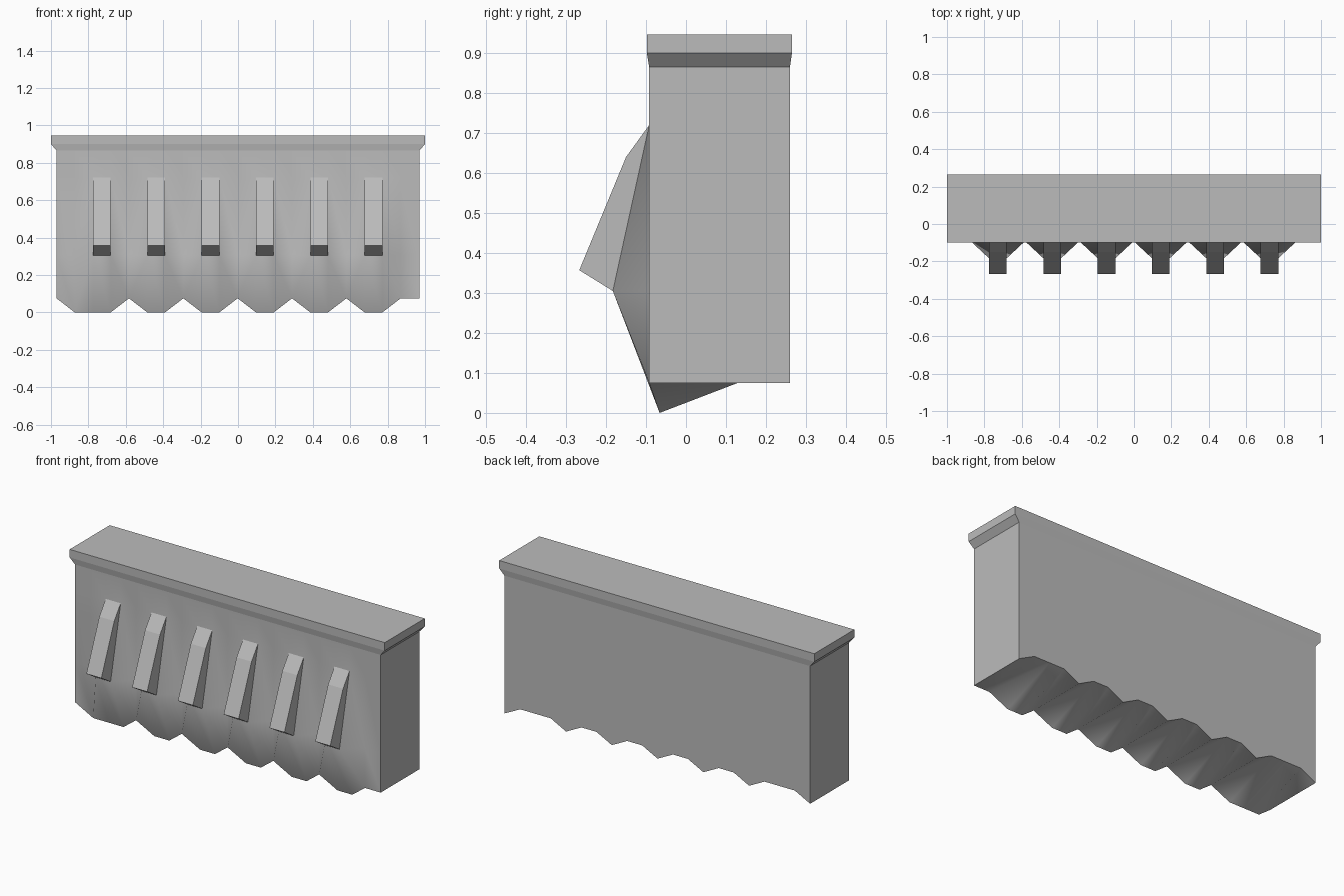
import bpy, bmesh

cube = bpy.data.objects.get("Cube")
if cube:
    bpy.data.objects.remove(cube, do_unlink=True)

stone = bpy.data.materials.new("grey_stone")
stone.use_nodes = True
GREY = (0.5, 0.5, 0.5, 1)
stone.diffuse_color = GREY
stone.node_tree.nodes["Principled BSDF"].inputs["Base Color"].default_value = GREY

COUNT, PITCH, FIRST = 6, 0.2905, -0.728
HALF_RIB = 0.0475
END = 0.97
FRONT, BACK = -0.092, 0.26
TOP, RIB_TOP, RIB_MID, BASE = 0.865, 0.72, 0.305, 0.075
centres = [FIRST + PITCH * i for i in range(COUNT)]


def finish(bm, name):
    bmesh.ops.recalc_face_normals(bm, faces=bm.faces)
    mesh = bpy.data.meshes.new(name)
    bm.to_mesh(mesh)
    bm.free()
    mesh.materials.append(stone)
    obj = bpy.data.objects.new(name, mesh)
    bpy.context.collection.objects.link(obj)
    return obj


def column(x, peak=False, tooth=False, notch=False):
    """Cross-section of the wall at x, from back top round to front top."""
    back_z = 0.125 if notch else BASE
    tip = (-0.066, 0) if tooth else (FRONT, BASE)
    mid_y = -0.183 if peak else FRONT
    yz = [(BACK, TOP), (BACK, back_z), tip, (mid_y, RIB_MID), (FRONT, RIB_TOP), (FRONT, TOP)]
    return [(x, y, z) for y, z in yz]


# Wall with pleated front and toothed underside
columns = [column(-END)]
for i, c in enumerate(centres):
    edge = i == 0
    columns.append(column(c - PITCH / 2, tooth=edge, notch=edge))
    for side in (-1, 1):
        columns.append(column(c + side * HALF_RIB, True, True, True))
columns += [column(centres[-1] + PITCH / 2, notch=True), column(END)]

bm = bmesh.new()
rings = [[bm.verts.new(p) for p in col] for col in columns]
group = {}


def add(verts, tag):
    group[bm.faces.new(verts)] = tag


for a, b in zip(rings, rings[1:]):
    rising = a[2].co.z >= b[2].co.z      # a is the deeper side
    add((a[0], b[0], b[1], a[1]), "back")
    for r in range(1, 5):
        tag = "underside" if r == 1 else "front"
        # split each twisted panel along the fold from ridge to valley
        a_ridge = a[3].co.y <= b[3].co.y
        use_a = {1: not rising, 2: a_ridge, 3: a_ridge, 4: True}[r]
        if use_a:
            add((a[r], b[r], b[r + 1]), tag) if r == 1 else add((a[r], b[r], a[r + 1]), tag)
            add((a[r], b[r + 1], a[r + 1]), tag) if r == 1 else add((b[r], b[r + 1], a[r + 1]), tag)
        else:
            add((a[r], b[r], a[r + 1]), tag) if r == 1 else add((a[r], b[r], b[r + 1]), tag)
            add((b[r], b[r + 1], a[r + 1]), tag) if r == 1 else add((a[r], b[r + 1], a[r + 1]), tag)
add(rings[0], "left_end")
add(rings[-1], "right_end")
for f in bm.faces:
    f.smooth = True
for e in bm.edges:
    e.smooth = len({group[f] for f in e.link_faces}) == 1 and len(e.link_faces) == 2
finish(bm, "wall")

# Coping with flared lower edge
bm = bmesh.new()
levels = [(END, FRONT, BACK, TOP), (1, -0.098, 0.265, 0.9), (1, -0.098, 0.265, 0.946)]
loops = [[bm.verts.new(p) for p in ((-x, f, z), (x, f, z), (x, b, z), (-x, b, z))]
         for x, f, b, z in levels]
for lo, hi in zip(loops, loops[1:]):
    for i in range(4):
        j = (i + 1) % 4
        bm.faces.new((lo[i], lo[j], hi[j], hi[i]))
bm.faces.new(loops[-1])
finish(bm, "coping")

# Projecting ribs
profile = [(FRONT, RIB_TOP), (-0.15, 0.64), (-0.267, 0.357), (-0.183, RIB_MID), (FRONT + 0.01, RIB_MID)]
for i, c in enumerate(centres):
    bm = bmesh.new()
    left, right = [[bm.verts.new((c + s * HALF_RIB, y, z)) for y, z in profile] for s in (-1, 1)]
    bm.faces.new(left)
    bm.faces.new(right)
    for k in range(len(profile)):
        n = (k + 1) % len(profile)
        bm.faces.new((left[k], left[n], right[n], right[k]))
    finish(bm, f"rib_{i + 1}")
